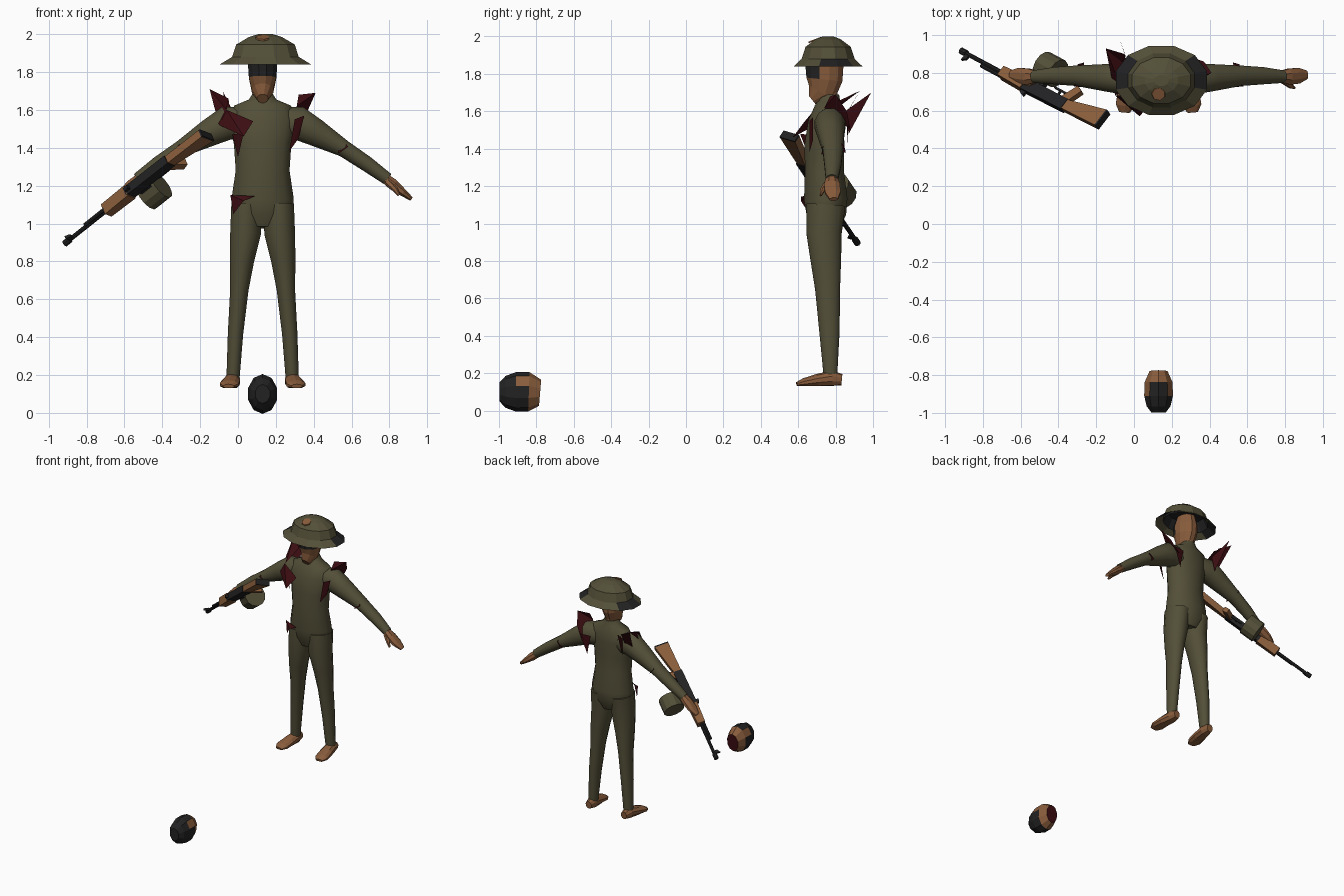
import bpy, bmesh, math
from mathutils import Matrix, Vector

if "Cube" in bpy.data.objects:
    bpy.data.objects.remove(bpy.data.objects["Cube"], do_unlink=True)


def material(name, rgb):
    m = bpy.data.materials.new(name)
    m.use_nodes = True
    m.diffuse_color = (*rgb, 1)
    bsdf = next(n for n in m.node_tree.nodes if n.type == 'BSDF_PRINCIPLED')
    bsdf.inputs["Base Color"].default_value = (*rgb, 1)
    return m


OLIVE = material("olive cloth", (.085, .077, .039))
SKIN = material("brown skin", (.25, .108, .045))
WOOD = material("gun wood", (.25, .11, .043))
DARK = material("charcoal", (.016, .016, .017))
RED = material("dark red", (.045, .004, .006))
CX = .13                                   # body centre line
X, Y, Z = Vector((1, 0, 0)), Vector((0, 1, 0)), Vector((0, 0, 1))


def finish(name, bm, mats, smooth=False, matrix=None, rule=None):
    bmesh.ops.recalc_face_normals(bm, faces=bm.faces)
    if matrix:
        bm.transform(matrix)
    if rule:
        for f in bm.faces:
            f.material_index = rule(f.calc_center_median())
    mesh = bpy.data.meshes.new(name)
    bm.to_mesh(mesh)
    bm.free()
    for m in mats:
        mesh.materials.append(m)
    obj = bpy.data.objects.new(name, mesh)
    bpy.context.collection.objects.link(obj)
    if smooth:
        bpy.ops.object.select_all(action='DESELECT')
        obj.select_set(True)
        bpy.context.view_layer.objects.active = obj
        bpy.ops.object.shade_smooth_by_angle(angle=math.radians(45))
    return obj


def loft(name, mats, rings, side, n=12, smooth=False, matrix=None, rule=None, floor=None, bottom=True):
    """Skin elliptical rings (x, y, z, radius along side, other radius)."""
    bm = bmesh.new()
    pts = [Vector(r[:3]) for r in rings]
    loops = []
    for i, r in enumerate(rings):
        t = (pts[min(i + 1, len(pts) - 1)] - pts[max(i - 1, 0)]).normalized()
        u = (side - t * side.dot(t)).normalized()
        v = t.cross(u)
        loop = []
        for k in range(n):
            a = (k + .5) * math.tau / n
            p = pts[i] + u * (r[3] * math.cos(a)) + v * (r[4] * math.sin(a))
            if floor is not None:
                p.z = max(p.z, floor)
            loop.append(bm.verts.new(p))
        loops.append(loop)
    for a, b in zip(loops, loops[1:]):
        for k in range(n):
            j = (k + 1) % n
            bm.faces.new((a[k], a[j], b[j], b[k]))
    if bottom:
        bm.faces.new(loops[0])
    bm.faces.new(loops[-1])
    return finish(name, bm, mats, smooth, matrix, rule)


def block(name, mat, a, b, half, matrix):
    """Tapered box between two ends (x, low z, high z)."""
    bm = bmesh.new()
    ends = [[bm.verts.new((x, y, z)) for y, z in ((-half, lo), (half, lo), (half, hi), (-half, hi))]
            for x, lo, hi in (a, b)]
    for k in range(4):
        j = (k + 1) % 4
        bm.faces.new((ends[0][k], ends[0][j], ends[1][j], ends[1][k]))
    for e in ends:
        bm.faces.new(e)
    return finish(name, bm, [mat], matrix=matrix)


def shard(name, *points):
    bm = bmesh.new()
    vs = [bm.verts.new(p) for p in points]
    for a, b in zip(vs[1:], vs[2:]):
        bm.faces.new((vs[0], a, b))
    return finish(name, bm, [RED])


# Torso and neck
loft("torso", [OLIVE], [
    (CX, .745, .98, .09, .08), (CX, .75, 1.05, .165, .11), (CX, .747, 1.13, .17, .12),
    (CX, .74, 1.28, .147, .108), (CX, .74, 1.42, .157, .11), (CX, .75, 1.54, .18, .1),
    (CX, .765, 1.62, .155, .08), (CX, .765, 1.655, .075, .062), (CX, .765, 1.69, .052, .055)],
    X, smooth=True)
loft("neck", [SKIN], [(CX, .765, 1.66, .044, .046), (CX, .765, 1.76, .044, .05)], X, smooth=True)

# Head with a dark band over the eyes
loft("head", [SKIN, DARK], [
    (CX, .675, 1.66, .03, .03), (CX, .725, 1.7, .058, .082), (CX, .74, 1.77, .075, .1),
    (CX, .74, 1.84, .08, .105), (CX, .745, 1.92, .06, .08)],
    X, rule=lambda c: int(c.z > 1.77 and c.y < .73))

# Helmet with wide brim
HX, HY = .145, .76
loft("helmet", [OLIVE, DARK], [
    (HX, HY, 1.84, .25, .19), (HX, HY, 1.88, .182, .147), (HX, HY, 1.945, .16, .125),
    (HX, HY, 1.985, .09, .07), (HX, HY, 2, .04, .03)], X, bottom=False,
    rule=lambda c: int(c.z < 1.87 and abs(c.x - HX) > .16 and -.02 < c.y - HY < .1))
loft("helmet_lining", [DARK], [(HX, HY, 1.865, .18, .145), (HX, HY, 1.94, .145, .11)],
     X, bottom=False)
loft("helmet_patch", [SKIN], [(CX, .69, 1.977, .038, .038), (CX, .687, 1.985, .036, .036)], X, n=7)

# Arms, hands, legs and feet
for s, label in ((1, "left"), (-1, "right")):
    def side(rows):
        return [(CX + s * r[0], *r[1:]) for r in rows]

    loft(label + "_arm", [OLIVE], side([
        (.1, .765, 1.53, .07, .09), (.19, .77, 1.53, .085, .092), (.28, .775, 1.48, .074, .075),
        (.43, .785, 1.395, .056, .046), (.55, .785, 1.315, .047, .042),
        (.66, .78, 1.235, .034, .034)]), Y, smooth=True)
    loft(label + "_hand", [SKIN], side([
        (.64, .78, 1.245, .03, .028), (.69, .78, 1.205, .046, .032), (.74, .785, 1.165, .045, .022),
        (.785, .79, 1.13, .024, .012)]), Y, n=8)
    loft(label + "_thumb", [SKIN], side([
        (.66, .76, 1.22, .018, .02), (.7, .73, 1.18, .014, .015), (.72, .72, 1.15, .006, .008)]),
        Y, n=6)
    loft(label + "_leg", [OLIVE], side([
        (.085, .748, 1.1, .083, .108), (.09, .738, .95, .084, .098), (.11, .748, .8, .066, .084),
        (.123, .757, .65, .05, .069), (.143, .767, .42, .042, .056),
        (.156, .772, .19, .036, .038)]), X, smooth=True)
    loft(label + "_foot", [SKIN], side([
        (.157, .833, .165, .026, .03), (.158, .78, .17, .042, .045), (.168, .7, .16, .05, .035),
        (.177, .63, .148, .052, .025), (.18, .592, .14, .03, .012)]), X, n=10, floor=.132)
    shard(label + "_sleeve_tear", *side([
        (.40, .725, 1.37), (.45, .728, 1.405), (.41, .775, 1.462), (.43, .845, 1.42),
        (.395, .855, 1.38)]))

# Torn cloth on the right shoulder
shard("right_back_tear", (-.15, .93, 1.71), (-.05, .9, 1.66), (-.04, .84, 1.56), (-.1, .82, 1.52))
shard("right_back_spike", (-.08, .99, 1.7), (-.03, .85, 1.6), (-.04, .87, 1.48))
shard("right_shoulder_tear", (-.15, .93, 1.71), (-.05, .85, 1.66), (-.06, .7, 1.6), (-.1, .68, 1.52))
shard("right_chest_tear", (-.06, .68, 1.6), (.08, .63, 1.54), (.03, .57, 1.46), (-.1, .68, 1.52))
shard("right_armpit_tear", (.03, .61, 1.48), (0, .66, 1.35), (-.03, .69, 1.47))

# Torn cloth on the left shoulder
shard("left_shoulder_tear", (.41, .8, 1.69), (.37, .86, 1.6), (.31, .88, 1.5), (.31, .74, 1.62),
      (.32, .77, 1.68))
shard("left_chest_tear", (.35, .68, 1.57), (.3, .66, 1.55), (.27, .66, 1.38), (.32, .68, 1.45))
shard("left_back_tear", (.34, .87, 1.55), (.25, .86, 1.55), (.28, .86, 1.4))

# Torn cloth at the hip
shard("hip_tear", (-.04, .67, 1.15), (.09, .615, 1.145), (.03, .615, 1.12), (-.025, .66, 1.05))

# Rifle, built along its own axis and then swung into the right hand
START = Vector((-.19, .53, 1.47))
AIM = (Vector((-.92, .92, .89)) - START).normalized()
down = Vector((.62, .75, -.2))
UP = -(down - AIM * down.dot(AIM)).normalized()
G = Matrix.Translation(START) @ Matrix((AIM, UP.cross(AIM), UP)).transposed().to_4x4()


def tube(name, mat, x0, x1, r, z=0.0, n=8):
    loft(name, [mat], [(x0, 0, z, r, r), (x1, 0, z, r, r)], Y, n=n, matrix=G)


block("rifle_stock", WOOD, (0, -.085, .02), (.25, -.03, .025), .022, G)
block("rifle_butt_plate", DARK, (-.01, -.085, .02), (0, -.085, .02), .022, G)
block("rifle_receiver", DARK, (.24, -.035, .03), (.54, -.035, .035), .025, G)
block("rifle_handguard", WOOD, (.53, -.035, .035), (.7, -.028, .03), .032, G)
block("rifle_trigger_guard", DARK, (.28, -.07, -.06), (.37, -.07, -.06), .006, G)
block("rifle_trigger", DARK, (.32, -.065, -.03), (.33, -.065, -.03), .005, G)
loft("rifle_grip", [WOOD], [(.27, 0, -.02, .025, .035), (.225, 0, -.12, .025, .03)],
     Y, n=4, matrix=G)
block("rifle_magazine_neck", DARK, (.43, -.1, -.03), (.5, -.1, -.03), .018, G)
tube("rifle_drum", OLIVE, .41, .52, .08, z=-.14, n=12)
block("rifle_rear_sight", DARK, (.5, .03, .06), (.53, .03, .05), .01, G)
tube("rifle_barrel", DARK, .69, 1, .012)
tube("rifle_gas_tube", DARK, .69, .84, .011, z=.02)
tube("rifle_muzzle", DARK, .965, 1.005, .018)
block("rifle_front_sight", DARK, (.94, 0, .03), (.965, 0, .045), .008, G)

# Loose head on the ground: hair to the front, stump to the back


def loose_rule(c):
    if c.y > -.785:
        return 2
    hair = c.y < -.93 or (c.y < -.86 and (c.z < .11 or abs(c.x - CX) < .04))
    return int(hair)


loft("loose_head", [SKIN, DARK, RED], [
    (CX, -.998, .1, .04, .05), (CX, -.965, .1, .066, .085), (CX, -.91, .1, .08, .105),
    (CX, -.84, .1, .078, .105), (CX, -.78, .095, .05, .07)], X, n=10, rule=loose_rule)
